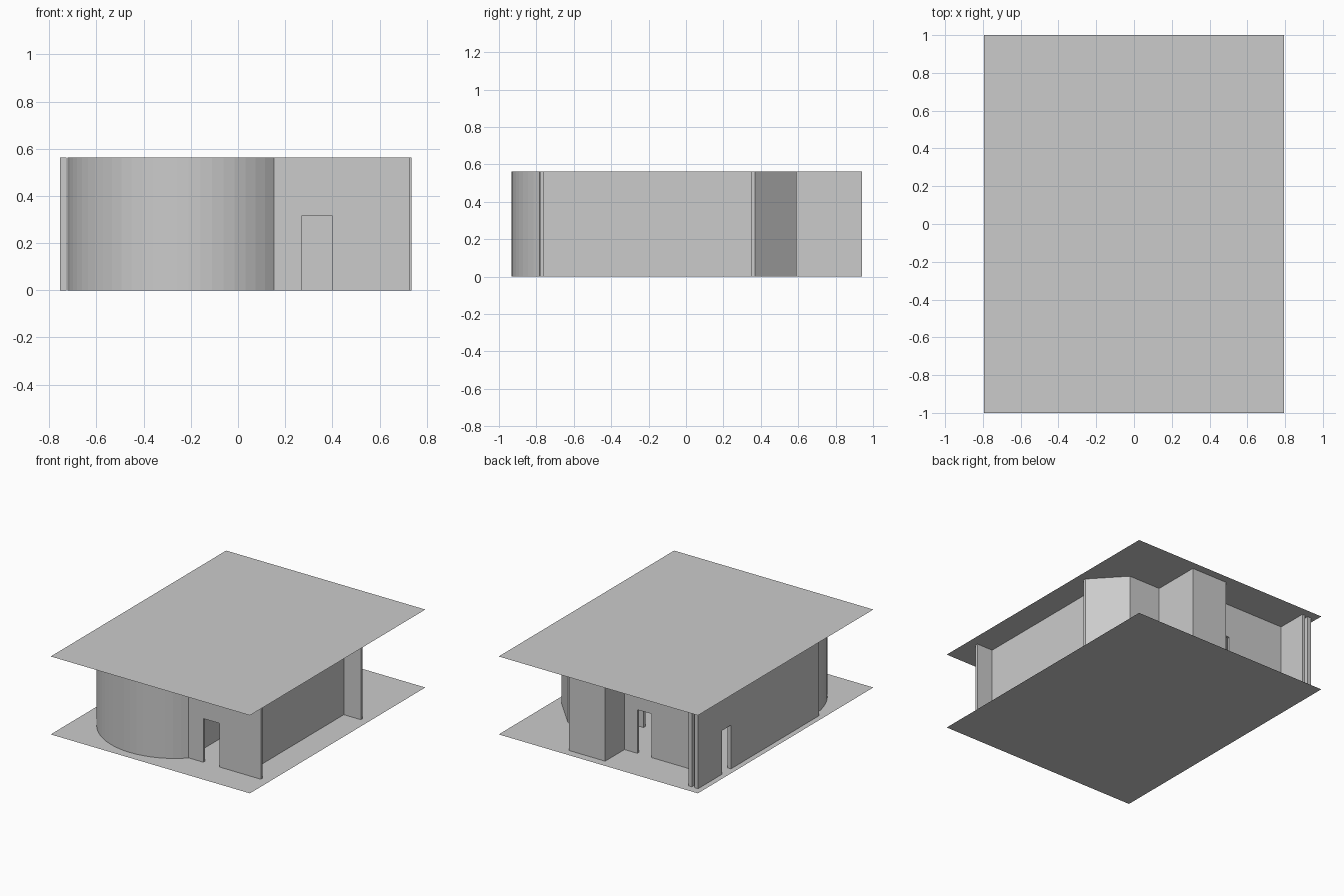
import bpy, bmesh, math
from mathutils import Vector

if "Cube" in bpy.data.objects:
    bpy.data.objects.remove(bpy.data.objects["Cube"])

H = 0.5625      # storey height
DOOR_H = 0.315
T = 0.02        # wall thickness


def finish(name, bm):
    bmesh.ops.recalc_face_normals(bm, faces=bm.faces)
    me = bpy.data.meshes.new(name)
    bm.to_mesh(me)
    bm.free()
    ob = bpy.data.objects.new(name, me)
    bpy.context.collection.objects.link(ob)
    return ob


def extrude(name, pts, vec):
    bm = bmesh.new()
    face = bm.faces.new([bm.verts.new(p) for p in pts])
    ext = bmesh.ops.extrude_face_region(bm, geom=[face])
    verts = [g for g in ext["geom"] if isinstance(g, bmesh.types.BMVert)]
    bmesh.ops.translate(bm, verts=verts, vec=vec)
    # extruding keeps the start face, so the prism is closed
    return finish(name, bm)


def wall(name, start, end, door=None, t=T):
    """Outer face runs start to end; thickness goes to the left side."""
    a, b = Vector((*start, 0)), Vector((*end, 0))
    d = (b - a).normalized()
    profile = [(0, 0)]
    if door:
        profile += [(door[0], 0), (door[0], DOOR_H), (door[1], DOOR_H), (door[1], 0)]
    length = (b - a).length
    profile += [(length, 0), (length, H), (0, H)]
    pts = [a + d * s + Vector((0, 0, z)) for s, z in profile]
    extrude(name, pts, Vector((-d.y, d.x, 0)) * t)


# floor and roof sheets
for name, z in (("floor", 0), ("roof", H)):
    bm = bmesh.new()
    bm.faces.new([bm.verts.new((x, y, z)) for x, y in
                  ((-0.795, -1), (0.795, -1), (0.795, 1), (-0.795, 1))])
    finish(name, bm)

# curved bay wall at the front
N, cx, cy, r = 24, -0.21, -0.42, 0.512
angles = [math.radians(180 + 135 * i / N) for i in range(N + 1)]
ring = [(cx + r * math.cos(a), cy + r * math.sin(a), 0) for a in angles]
ring += [(cx + (r - T) * math.cos(a), cy + (r - T) * math.sin(a), 0)
         for a in reversed(angles)]
extrude("curved_wall", ring, Vector((0, 0, H)))

# outer walls, anticlockwise from the front entrance
wall("front_wall", (0.15, -0.78), (0.728, -0.78), door=(0.12, 0.25))
wall("right_wall", (0.60, -0.76), (0.60, 0.35))
wall("wing_wall", (0.08, 0.35), (0.735, 0.35))
wall("diagonal_wall", (0.735, 0.37), (0.53, 0.59))
wall("rear_step_wall", (0.53, 0.59), (0.275, 0.59))
wall("annex_right_wall", (0.275, 0.57), (0.275, 0.94))
wall("annex_back_wall", (0.275, 0.94), (-0.013, 0.94))
wall("annex_left_wall", (-0.013, 0.94), (-0.013, 0.70))
wall("back_wall", (-0.013, 0.72), (-0.68, 0.72), door=(0.102, 0.214))
wall("back_fin", (-0.68, 0.70), (-0.68, 0.94), t=0.025)
wall("left_wall", (-0.755, 0.94), (-0.755, -0.44), door=(0.273, 0.375), t=0.028)

# inner partition beside the entrance
wall("hall_partition", (0.15, -0.77), (0.15, 0.10))
